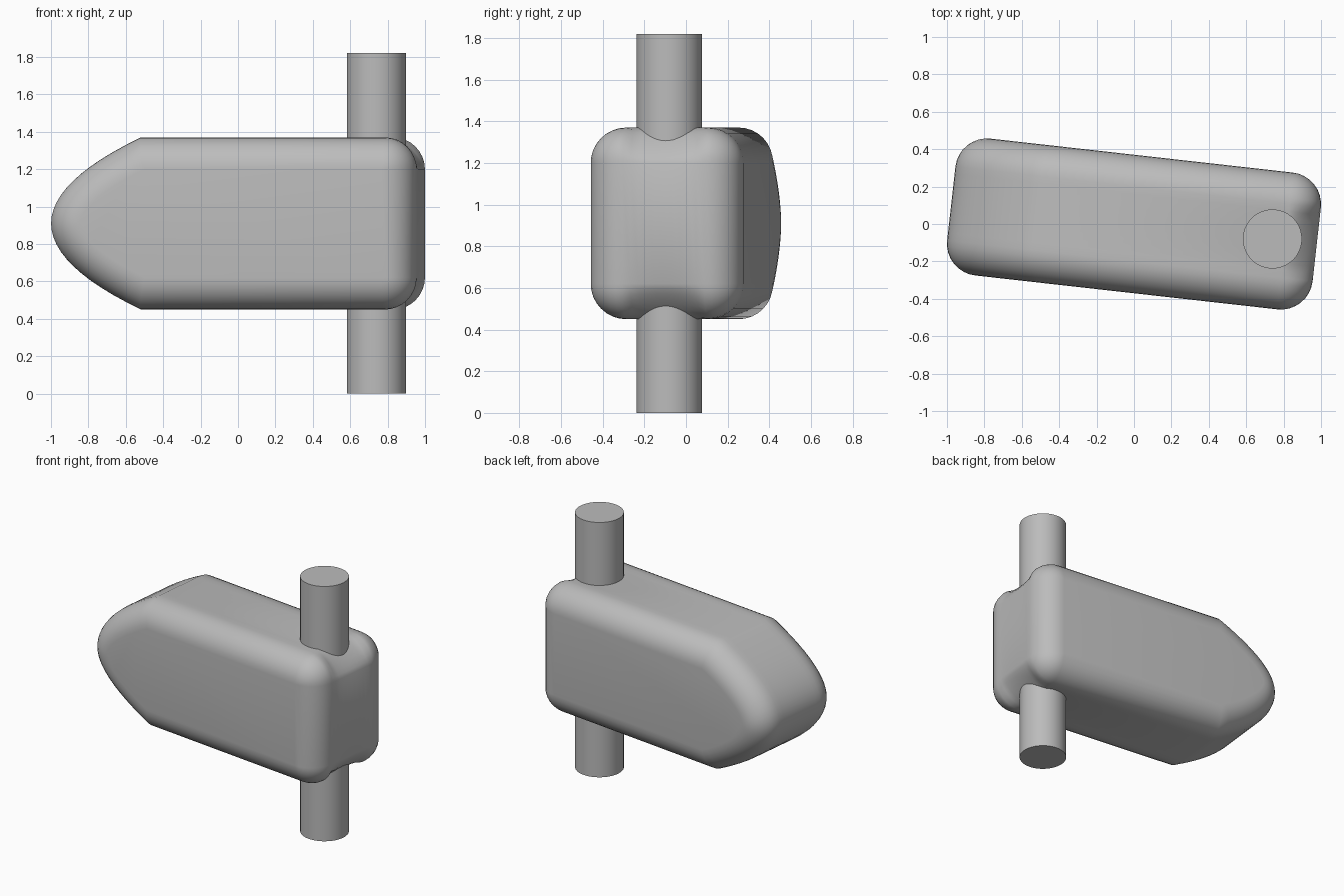
import bpy, bmesh
from math import sin, cos, pi, radians, sqrt
from mathutils import Vector

cube = bpy.data.objects.get("Cube")
if cube:
    bpy.data.objects.remove(cube, do_unlink=True)

grey = bpy.data.materials.new("plain grey")
grey.use_nodes = True
colour = (0.5, 0.5, 0.5, 1)
grey.diffuse_color = colour
grey.node_tree.nodes["Principled BSDF"].inputs["Base Color"].default_value = colour


def finish(obj, angle):
    obj.data.materials.append(grey)
    bpy.ops.object.select_all(action='DESELECT')
    obj.select_set(True)
    bpy.context.view_layer.objects.active = obj
    bpy.ops.object.shade_smooth_by_angle(angle=radians(angle))


# Body sizes: half length, half width, half height, fillet radius, nose start
END, WIDE, HIGH, R, NOSE = 0.983, 0.368, 0.46, 0.17, -0.5
STEPS, NOSE_SEGS, ACROSS = 8, 24, 10


# Side profile as (core point, outward normal, corner dip direction)
def side_profile():
    profile = []
    none = Vector((0, 0))
    depth = NOSE + END
    for i in range(NOSE_SEGS + 1):
        t = 2 * i / NOSE_SEGS - 1
        p = Vector((-END + depth * t * t, HIGH * t))
        n = Vector((-1, 2 * depth * t / HIGH)).normalized()
        if abs(t) > 0.999:
            # mitred joint between the nose curve and the straight edge
            flat = Vector((0, t))
            mid = (n + flat).normalized()
            n = mid / mid.dot(flat)
        profile.append((p - R * n, n, none))
    for side, start in ((1, pi / 2), (-1, 0)):
        core = Vector((END - R, side * (HIGH - R)))
        for k in range(STEPS + 1):
            a = start - k * pi / 2 / STEPS
            dip = Vector((-1, -side)) * abs(sin(2 * a))
            profile.append((core, Vector((cos(a), sin(a))), dip))
    return profile


# Sections across the width: (y, share of the fillet radius, dip amount)
def sections():
    inner = WIDE - R
    rows = [(-inner - R * cos(k * pi / 2 / STEPS), sin(k * pi / 2 / STEPS), 0)
            for k in range(STEPS)]
    for k in range(ACROSS + 1):
        u = 2 * k / ACROSS - 1
        rows.append((inner * u, 1, 0.022 * sqrt(max(0, 1 - u * u))))
    rows += [(-y, s, d) for y, s, d in reversed(rows[:STEPS])]
    return rows


# Pointed body with rounded edges
bm = bmesh.new()
profile = side_profile()
rings = []
for y, share, amount in sections():
    ring = []
    for core, normal, dip in profile:
        p = core + normal * R * share + dip * amount
        ring.append(bm.verts.new((p.x, y, p.y)))
    rings.append(ring)
count = len(profile)
for a, b in zip(rings, rings[1:]):
    for i in range(count):
        j = (i + 1) % count
        bm.faces.new((a[i], a[j], b[j], b[i]))
bm.faces.new(rings[0])
bm.faces.new(rings[-1])
bmesh.ops.remove_doubles(bm, verts=bm.verts, dist=0.0005)
bmesh.ops.recalc_face_normals(bm, faces=bm.faces)
mesh = bpy.data.meshes.new("pointed_body")
bm.to_mesh(mesh)
bm.free()
body = bpy.data.objects.new("pointed_body", mesh)
bpy.context.collection.objects.link(body)
body.location.z = 0.91
body.rotation_euler.z = radians(-6.4)
finish(body, 35)

# Upright post through the blunt end
bpy.ops.mesh.primitive_cylinder_add(vertices=48, radius=0.158, depth=1.82,
                                    location=(0.74, -0.08, 0.91))
post = bpy.context.object
post.name = "upright_post"
finish(post, 35)
